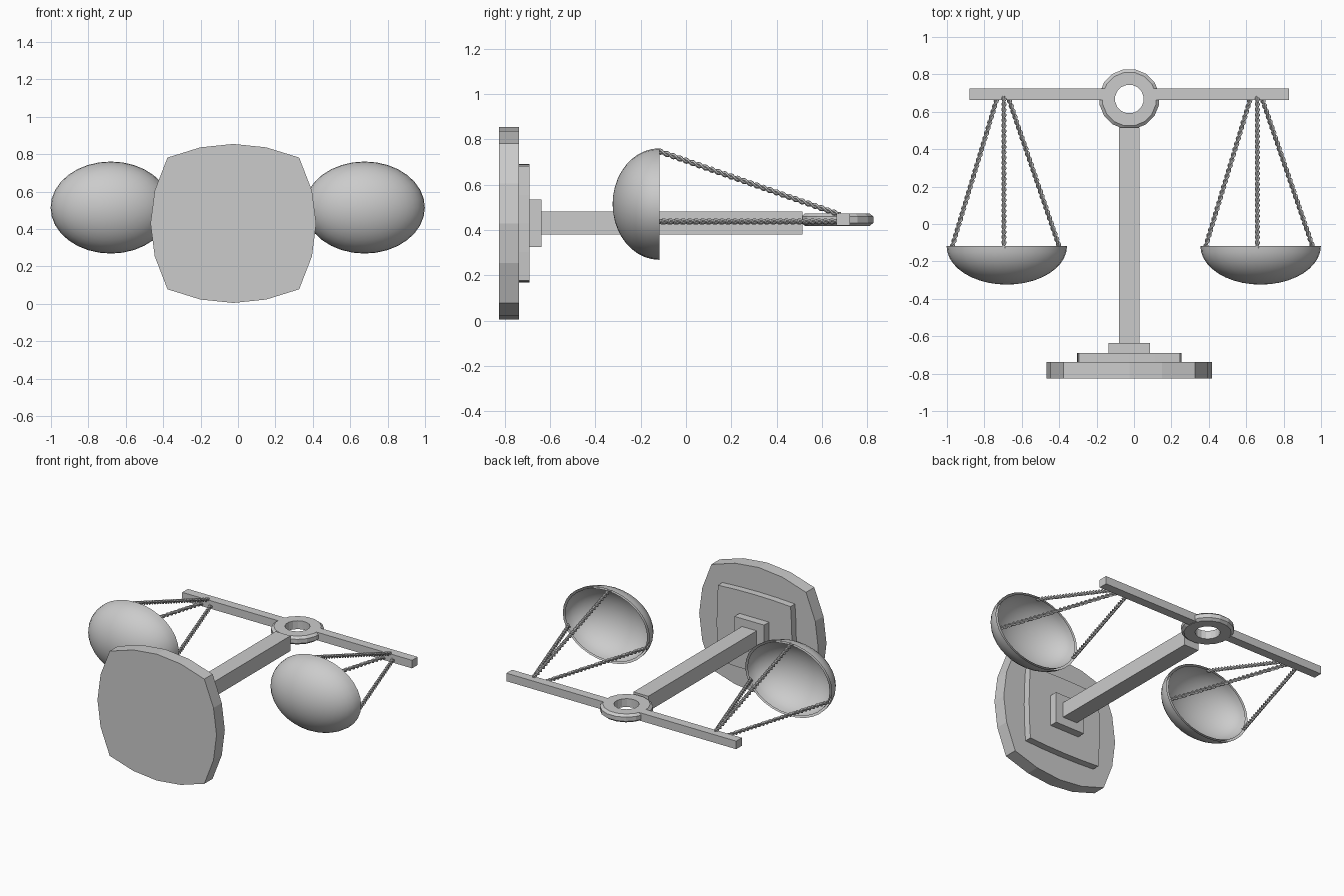
import bpy, bmesh, math
from mathutils import Vector

if "Cube" in bpy.data.objects:
    bpy.data.objects.remove(bpy.data.objects["Cube"])

CX, CZ = -0.025, 0.43   # axis of the stand


def finish(bm, name, smooth=False):
    bmesh.ops.remove_doubles(bm, verts=bm.verts, dist=1e-5)
    bmesh.ops.recalc_face_normals(bm, faces=bm.faces)
    me = bpy.data.meshes.new(name)
    bm.to_mesh(me)
    bm.free()
    ob = bpy.data.objects.new(name, me)
    bpy.context.collection.objects.link(ob)
    if smooth:
        bpy.context.view_layer.objects.active = ob
        bpy.ops.object.select_all(action='DESELECT')
        ob.select_set(True)
        bpy.ops.object.shade_smooth_by_angle(angle=math.radians(40))
    return ob


def box(name, x0, x1, y0, y1, z0, z1):
    bm = bmesh.new()
    bmesh.ops.create_cube(bm, size=1)
    for v in bm.verts:
        v.co = Vector(((x0 + x1) / 2 + v.co.x * (x1 - x0),
                       (y0 + y1) / 2 + v.co.y * (y1 - y0),
                       (z0 + z1) / 2 + v.co.z * (z1 - z0)))
    return finish(bm, name)


def cushion_plate(name, hx, hz, cx, cz, y0, y1):
    """Rectangular plate with bulging, four-segment sides, extruded along y."""
    pts = []
    for k in range(4):
        for t in (-1, -0.5, 0, 0.5):
            b = 1 - t * t
            sx, sz = cx + (hx - cx) * b, cz + (hz - cz) * b
            pts.append([(sx, t * cz), (-t * cx, sz), (-sx, -t * cz), (t * cx, -sz)][k])
    bm = bmesh.new()
    f = bm.faces.new([bm.verts.new((CX + x, y0, CZ + z)) for x, z in pts])
    r = bmesh.ops.extrude_face_region(bm, geom=[f], use_keep_orig=True)
    for v in r['geom']:
        if isinstance(v, bmesh.types.BMVert):
            v.co.y = y1
    return finish(bm, name)


def lathe(name, profile, axis, centre, steps, closed, scale=(1, 1, 1), phase=0, smooth=True):
    """Turn a (radius, height) profile around the y or z axis."""
    bm = bmesh.new()
    rings = []
    for i in range(steps):
        a = 2 * math.pi * (i + phase) / steps
        ring = []
        for r, h in profile:
            u, w = r * math.cos(a), r * math.sin(a)
            p = (u, h, w) if axis == 'Y' else (u, w, h)
            ring.append(bm.verts.new([c + s * q for c, s, q in zip(centre, scale, p)]))
        rings.append(ring)
    n = len(profile)
    for i in range(steps):
        a, b = rings[i], rings[(i + 1) % steps]
        for j in range(n if closed else n - 1):
            k = (j + 1) % n
            bm.faces.new((a[j], a[k], b[k], b[j]))
    bmesh.ops.remove_doubles(bm, verts=bm.verts, dist=1e-5)
    bmesh.ops.dissolve_degenerate(bm, dist=1e-6, edges=bm.edges)
    return finish(bm, name, smooth)


def rope(name, a, b, pitch=0.06, rad=0.0075, off=0.0065):
    """Two strands twisted around the line a-b."""
    a, b = Vector(a), Vector(b)
    d = b - a
    u = d.cross(Vector((1, 0, 0.3))).normalized()
    w = d.cross(u).normalized()
    n = int(d.length / pitch * 8)
    bm = bmesh.new()
    for s in (0, math.pi):
        prev = None
        for i in range(n + 1):
            t = 2 * math.pi * i / 8 + s
            c = a + d * i / n + off * (u * math.cos(t) + w * math.sin(t))
            ring = [bm.verts.new(c + rad * (u * math.cos(q * math.pi / 3) + w * math.sin(q * math.pi / 3)))
                    for q in range(6)]
            if prev:
                for q in range(6):
                    bm.faces.new((prev[q], prev[(q + 1) % 6], ring[(q + 1) % 6], ring[q]))
            if i in (0, n):
                bm.faces.new(ring)
            prev = ring
    return finish(bm, name, True)


# stepped base and post
cushion_plate("base_plate", 0.443, 0.425, 0.352, 0.352, -0.825, -0.737)
cushion_plate("base_step", 0.28, 0.261, 0.27, 0.252, -0.737, -0.69)
box("post_foot", -0.135, 0.085, -0.69, -0.637, 0.325, 0.535)
box("post", -0.08, 0.03, -0.637, 0.515, 0.38, 0.482)

# ring with chamfered outer edge
lathe("ring", [(0.077, 0.418), (0.145, 0.418), (0.162, 0.432), (0.162, 0.46),
               (0.145, 0.474), (0.077, 0.474)],
      'Z', (CX, 0.668, 0), 16, True, phase=0.5, smooth=False)

# beam arms
box("beam_left", -0.88, -0.14, 0.664, 0.724, 0.42, 0.474)
box("beam_right", 0.09, 0.83, 0.664, 0.724, 0.42, 0.474)

# pans: thin half ellipsoids, open towards the beam
N = 10
outer = [(math.cos(i / N * math.pi / 2), -math.sin(i / N * math.pi / 2)) for i in range(N + 1)]
inner = [(0.95 * r, 0.93 * h) for r, h in reversed(outer)]
for side, x in (("left", -0.68), ("right", 0.677)):
    lathe("pan_" + side, outer + inner, 'Y', (x, -0.118, 0.515), 32, False,
          scale=(0.322, 0.206, 0.246))

# three ropes per pan
for side, x in (("left", -0.695), ("right", 0.66)):
    rope("rope_outer_" + side, (x - 0.038, 0.67, 0.438), (x - 0.277, -0.12, 0.438))
    rope("rope_inner_" + side, (x + 0.025, 0.67, 0.438), (x + 0.295, -0.12, 0.438))
    rope("rope_back_" + side, (x, 0.68, 0.468), (x, -0.13, 0.752))
